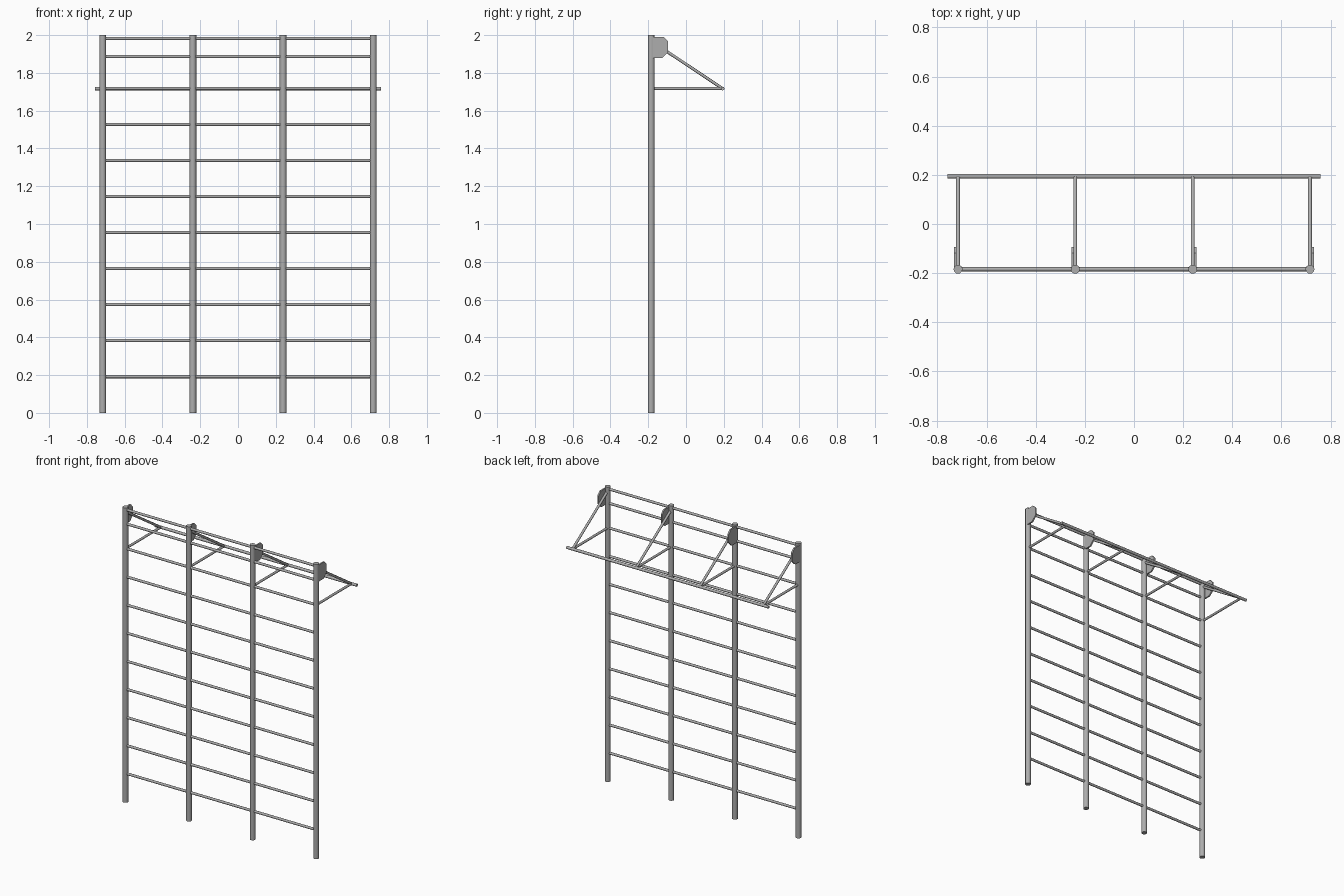
import bpy
import bmesh
import math
from mathutils import Vector

cube = bpy.data.objects.get("Cube")
if cube:
    bpy.data.objects.remove(cube, do_unlink=True)

steel = bpy.data.materials.new("grey_steel")
steel.use_nodes = True
grey = (0.42, 0.42, 0.42, 1)
steel.diffuse_color = grey
steel.node_tree.nodes["Principled BSDF"].inputs["Base Color"].default_value = grey

POST_X = (-0.716, -0.239, 0.239, 0.716)
POST_Y, BAR_Y = -0.184, 0.194
BAR_Z = 1.717
STEP = BAR_Z / 9


def tube(name, start, end, radius, sides=12):
    """Closed round tube between two points."""
    a, b = Vector(start), Vector(end)
    bpy.ops.mesh.primitive_cylinder_add(vertices=sides, radius=radius,
                                        depth=(b - a).length, location=(a + b) / 2)
    ob = bpy.context.object
    ob.name = name
    ob.rotation_euler = (b - a).to_track_quat('Z', 'Y').to_euler()
    ob.data.materials.append(steel)
    bpy.ops.object.shade_smooth_by_angle(angle=math.radians(40))
    return ob


def gusset(name, x):
    """Flat plate with cut corners, set on the outer side of a post."""
    outline = [(POST_Y, 1.99), (-0.118, 1.99), (-0.094, 1.965),
               (-0.094, 1.91), (-0.126, 1.878), (POST_Y, 1.878)]
    bm = bmesh.new()
    face = bm.faces.new([bm.verts.new((x - 0.005, y, z)) for y, z in outline])
    side = bmesh.ops.extrude_face_region(bm, geom=[face])["geom"]
    bmesh.ops.translate(bm, vec=(0.01, 0, 0),
                        verts=[v for v in side if isinstance(v, bmesh.types.BMVert)])
    bmesh.ops.recalc_face_normals(bm, faces=bm.faces)
    mesh = bpy.data.meshes.new(name)
    bm.to_mesh(mesh)
    bm.free()
    mesh.materials.append(steel)
    ob = bpy.data.objects.new(name, mesh)
    bpy.context.collection.objects.link(ob)


# Posts with their top brackets
for i, x in enumerate(POST_X, 1):
    tube(f"post_{i}", (x, POST_Y, 0), (x, POST_Y, 2), 0.018, 16)
    tube(f"bracket_arm_{i}", (x, POST_Y, BAR_Z), (x, BAR_Y, BAR_Z), 0.008)
    tube(f"bracket_brace_{i}", (x, POST_Y, 1.968), (x, BAR_Y, BAR_Z), 0.008)
    gusset(f"gusset_plate_{i}", x + math.copysign(0.011, x))

# Ladder rungs
heights = [STEP * n + 0.001 for n in range(1, 10)] + [1.886, 1.982]
for i, z in enumerate(heights, 1):
    tube(f"rung_{i}", (POST_X[0], POST_Y, z), (POST_X[-1], POST_Y, z), 0.0085)

# Pull-up bar at the back
tube("pull_up_bar", (-0.758, BAR_Y, BAR_Z), (0.758, BAR_Y, BAR_Z), 0.0095)
